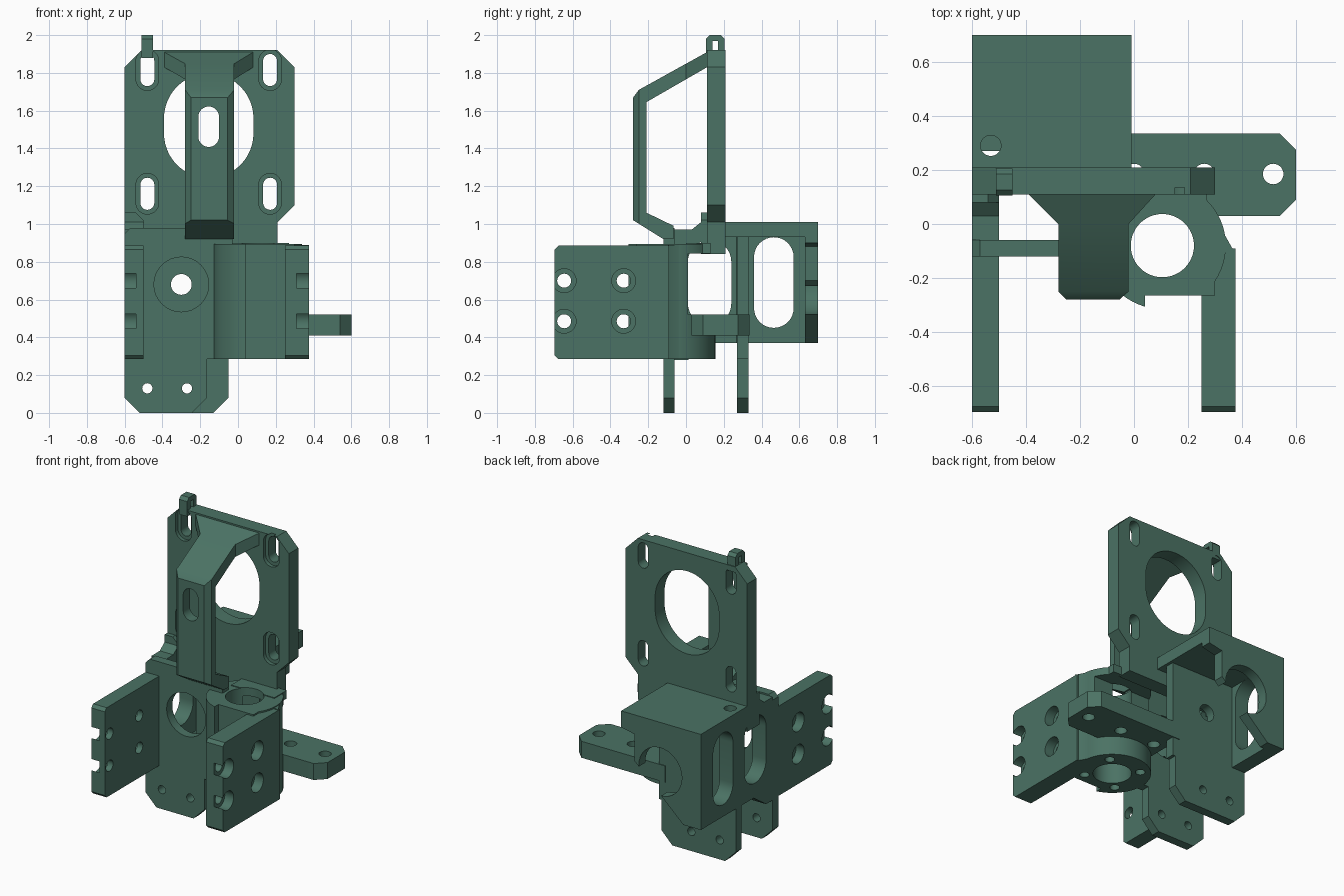
import bpy, bmesh, math
from mathutils import Vector

if "Cube" in bpy.data.objects:
    bpy.data.objects.remove(bpy.data.objects["Cube"])

green = bpy.data.materials.new("dark green plastic")
green.diffuse_color = (0.07, 0.17, 0.128, 1)
green.use_nodes = True
green.node_tree.nodes["Principled BSDF"].inputs["Base Color"].default_value = green.diffuse_color


def prism(name, pts, axis, a, b):
    """Extrude a 2D outline along an axis: X uses (y,z), Y uses (x,z), Z uses (x,y)."""
    put = {"X": lambda u, v, w: (w, u, v),
           "Y": lambda u, v, w: (u, w, v),
           "Z": lambda u, v, w: (u, v, w)}[axis]
    bm = bmesh.new()
    lo = [bm.verts.new(put(u, v, a)) for u, v in pts]
    hi = [bm.verts.new(put(u, v, b)) for u, v in pts]
    n = len(pts)
    bm.faces.new(lo)
    bm.faces.new(hi[::-1])
    for i in range(n):
        j = (i + 1) % n
        bm.faces.new((lo[i], hi[i], hi[j], lo[j]))
    bmesh.ops.recalc_face_normals(bm, faces=bm.faces)
    me = bpy.data.meshes.new(name)
    bm.to_mesh(me)
    bm.free()
    ob = bpy.data.objects.new(name, me)
    bpy.context.collection.objects.link(ob)
    me.materials.append(green)
    return ob


def slot(cu, cv, r, half=0.0, n=16):
    """Circle, or a stadium stretched along the second coordinate."""
    pts = []
    for s in (1, -1):
        for i in range(n + 1):
            t = math.pi * i / n + (0 if s > 0 else math.pi)
            pts.append((cu + r * math.cos(t), cv + s * half + r * math.sin(t)))
    if half == 0:
        pts = pts[:n] + pts[n + 1:-1]
    return pts


def rect(u0, u1, v0, v1, c=(0, 0, 0, 0)):
    """Rectangle with chamfers at bottom-left, bottom-right, top-right, top-left."""
    a, b, d, e = c
    raw = [(u0, v0 + a), (u0 + a, v0), (u1 - b, v0), (u1, v0 + b),
           (u1, v1 - d), (u1 - d, v1), (u0 + e, v1), (u0, v1 - e)]
    return [p for i, p in enumerate(raw) if p != raw[i - 1]]


def boolean(ob, tools, op="DIFFERENCE"):
    for t in tools:
        t.hide_render = True
        m = ob.modifiers.new("cut", "BOOLEAN")
        m.object, m.operation, m.solver = t, op, "EXACT"
        bpy.context.view_layer.update()
        dg = bpy.context.evaluated_depsgraph_get()
        me = bpy.data.meshes.new_from_object(ob.evaluated_get(dg))
        ob.modifiers.clear()
        ob.data = me
        bpy.data.objects.remove(t)
    return ob


# tall mounting plate with stretched opening and four countersunk slots
plate = prism("mounting_plate", [
    (-0.6, 0.84), (0.21, 0.84), (0.21, 1.01), (0.3, 1.10), (0.3, 1.83),
    (0.21, 1.92), (-0.51, 1.92), (-0.6, 1.83)], "Y", 0.11, 0.21)
cuts = [prism("c", slot(-0.155, 1.52, 0.237, 0.04, 24), "Y", 0, 0.4)]
for x in (-0.48, 0.17):
    for z in (1.16, 1.815):
        cuts.append(prism("c", slot(x, z, 0.037, 0.048), "Y", 0, 0.4))
        cuts.append(prism("c", slot(x, z, 0.06, 0.048), "Y", 0, 0.135))
boolean(plate, cuts)

# cable tie loop on top
loop = prism("tie_loop", rect(0.105, 0.205, 1.88, 2.0, (0, 0, 0.02, 0.02)), "X", -0.51, -0.45)
boolean(loop, [prism("c", rect(0.14, 0.17, 1.92, 1.97), "X", -1, 1)])

# bent strut, flared where it meets the plate
strut = prism("bent_strut", [
    (0.12, 1.915), (-0.25, 1.71), (-0.28, 1.67), (-0.28, 1.02), (-0.12, 0.92),
    (-0.065, 0.92), (-0.065, 0.99), (-0.21, 1.06), (-0.21, 1.645), (0.12, 1.835)],
    "X", -0.41, 0.1)
plan = prism("c", [(-0.39, 0.13), (-0.39, 0.11), (-0.28, 0.0), (-0.28, -0.25),
                   (-0.245, -0.285), (-0.06, -0.285), (-0.02, -0.25), (-0.02, 0.0),
                   (0.08, 0.11), (0.08, 0.13)], "Z", 0.5, 2.5)
boolean(strut, [plan], "INTERSECT")
boolean(strut, [prism("c", slot(-0.155, 1.515, 0.055, 0.052), "Y", -0.5, 0)])

# rear shroud: roof, back wall and left wall
roof = prism("shroud_roof", rect(-0.6, -0.01, 0.2, 0.7, (0, 0, 0, 0.08)), "Z", 0.93, 1.01)
boolean(roof, [prism("c", slot(-0.53, 0.29, 0.038), "Z", 0.5, 1.5)])
back = prism("shroud_back", [
    (-0.53, 0.37), (-0.47, 0.37), (-0.11, 0.70), (-0.11, 0.88), (-0.01, 0.90),
    (-0.01, 0.95), (-0.53, 0.95)], "Y", 0.63, 0.7)
boolean(back, [prism("c", slot(-0.30, 0.68, 0.16), "Y", 0, 1)])
left = prism("shroud_left", [
    (-0.06, 0.28), (0.01, 0.28), (0.14, 0.37), (0.7, 0.37), (0.7, 1.01),
    (0.08, 1.01), (0.03, 0.97), (-0.06, 0.97)], "X", -0.6, -0.5)
boolean(left, [
    prism("c", [(-0.7, 0.62), (-0.52, 0.8), (-0.7, 0.8)], "Z", 0, 2),
    prism("c", slot(0.465, 0.69, 0.105, 0.135), "X", -1, 0),
    prism("c", slot(0.125, 0.69, 0.115, 0.11), "X", -1, 0),
    prism("c", slot(-0.53, 0.29, 0.038), "Z", 0, 1.5)])
pillar = prism("shroud_corner_edge", rect(-0.6, -0.5, 0.84, 1.06, (0, 0, 0.04, 0)),
               "Y", 0.08, 0.2)

# two upright walls that run down into drilled tabs
walls = ((("front_wall"), -0.12, -0.06, -0.165, 0.145), (("rear_wall"), 0.27, 0.33, -0.05, 0.055))
for name, y0, y1, x1, hole in walls:
    w = prism(name, [(-0.6, 0.08), (-0.52, 0), (x1 - 0.08, 0), (x1, 0.08), (x1, 0.285),
                     (-0.03, 0.285), (-0.03, 0.98), (-0.57, 0.98), (-0.6, 0.95)], "Y", y0, y1)
    cuts = [prism("c", slot(-0.30, 0.68, hole), "Y", -1, 1)]
    cuts += [prism("c", slot(x, 0.13, 0.027), "Y", -1, 1) for x in (-0.48, -0.27)]
    if y0 > 0:
        cuts.append(prism("c", slot(-0.53, 0.29, 0.038), "Z", 0.2, 1.5))
    boolean(w, cuts)

# pair of side arms with counterbored bolt holes on their outer faces
arms = (("left_arm", -0.6, -0.5, -0.05, -0.61, -0.54),
        ("right_arm", 0.25, 0.375, -0.09, 0.31, 0.4))
for name, x0, x1, y1, b0, b1 in arms:
    arm = prism(name, rect(-0.695, y1, 0.285, 0.885, (0.02, 0, 0, 0.02)), "X", x0, x1)
    cuts = []
    for y in (-0.645, -0.33):
        for z in (0.485, 0.7):
            cuts.append(prism("c", slot(y, z, 0.037), "X", -1, 1))
            cuts.append(prism("c", slot(y, z, 0.063), "X", b0, b1))
    boolean(arm, cuts)

# round holder between the arms, open at its rear middle
outline = slot(0.105, -0.08, 0.235, 0, 32)
holder = prism("round_holder", outline, "Z", 0.285, 0.895)
block = prism("c", rect(0.04, 0.3, -0.265, 0.0), "Z", 0.285, 0.895)
boolean(holder, [block], "UNION")
web = prism("c", [(0.15, -0.08), (0.375, -0.11), (0.33, -0.03), (0.28, 0.03), (0.15, 0.1)],
            "Z", 0.285, 0.89)
boolean(holder, [web], "UNION")
cuts = [prism("c", slot(0.105, -0.08, 0.117, 0, 24), "Z", 0, 2),
        prism("c", rect(-0.2, 0.5, 0.01, 0.4), "Z", 0.52, 0.845),
        prism("c", rect(0.04, 0.25, -0.5, -0.265), "Z", 0, 2)]
for k in range(4):
    t = math.pi / 4 + k * math.pi / 2
    cuts.append(prism("c", slot(0.105 + 0.17 * math.cos(t), -0.08 + 0.17 * math.sin(t), 0.03),
                      "Z", 0.2, 0.4))
boolean(holder, cuts)

# bridge joining the holder top to the mounting plate
bridge = prism("top_bridge", rect(-0.05, 0.27, 0.0, 0.13), "Z", 0.845, 0.9)
boolean(bridge, [prism("c", slot(0.105, -0.08, 0.117, 0, 24), "Z", 0, 2)])

# drilled ear reaching out to the right
ear = prism("side_ear", rect(-0.08, 0.6, 0.03, 0.335, (0, 0.06, 0.06, 0)), "Z", 0.41, 0.52)
cuts = [prism("c", slot(x, 0.185, 0.038), "Z", 0, 1) for x in (0.0, 0.26, 0.515)]
cuts.append(prism("c", slot(0.105, -0.08, 0.117, 0, 24), "Z", 0, 2))
boolean(ear, cuts)

# smooth round holes, keep hard edges
for ob in bpy.context.scene.objects:
    bpy.ops.object.select_all(action="DESELECT")
    ob.select_set(True)
    bpy.context.view_layer.objects.active = ob
    bpy.ops.object.shade_smooth_by_angle(angle=math.radians(30))
